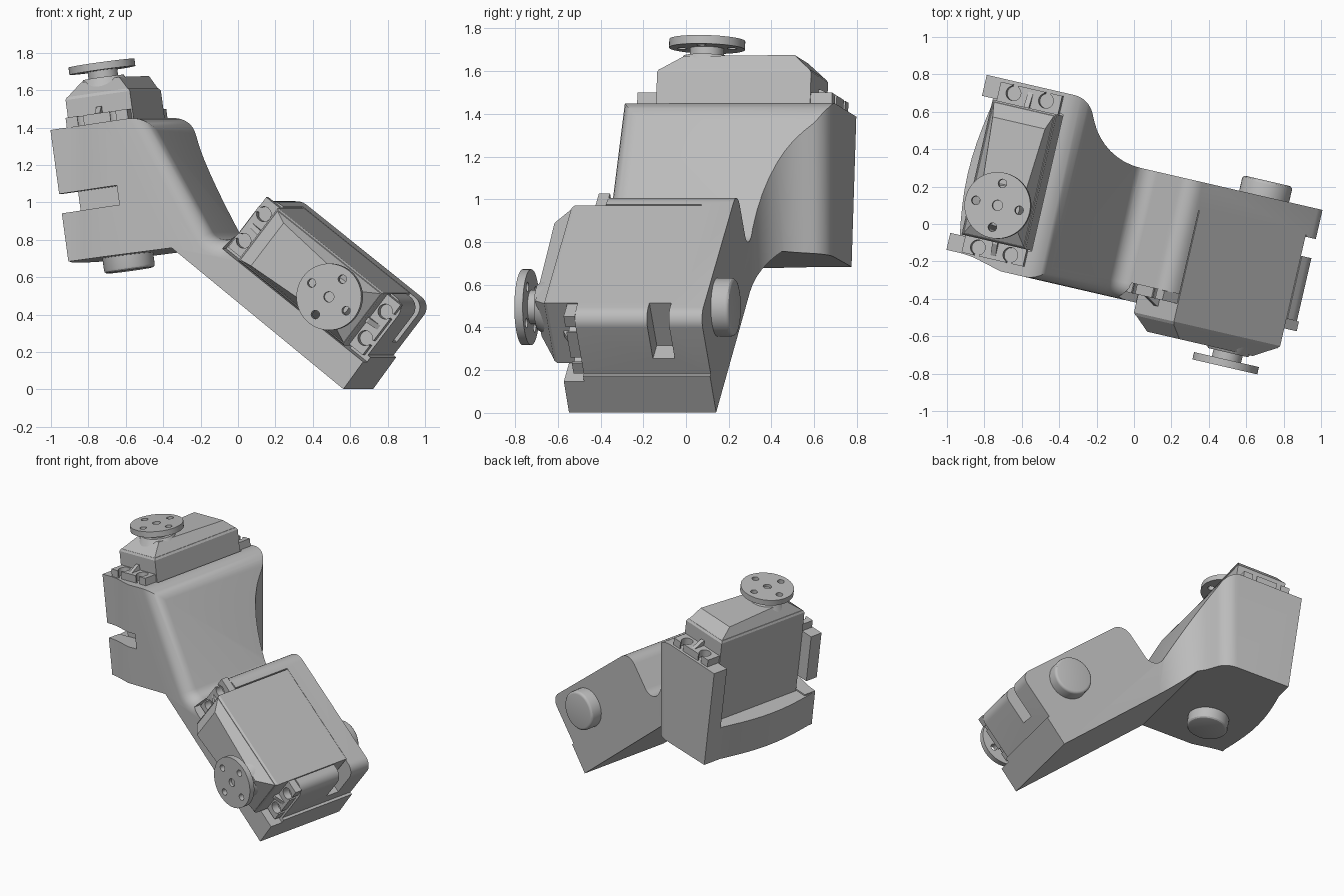
import bpy, bmesh, math
from mathutils import Matrix, Vector

cube = bpy.data.objects.get("Cube")
if cube:
    bpy.data.objects.remove(cube)

GREY = (0.5, 0.5, 0.5, 1)
mat = bpy.data.materials.new("mid grey")
mat.use_nodes = True
mat.diffuse_color = GREY
mat.node_tree.nodes["Principled BSDF"].inputs["Base Color"].default_value = GREY

# Frames: whole link is yawed; each servo frame is (length, open side, shaft axis)
YAW = Matrix.Rotation(math.radians(-13), 4, 'Z')


def frame(origin, length, side, axis):
    m = Matrix((length, side, axis)).transposed().to_4x4()
    m.translation = origin
    return m


T1, T2 = math.radians(8), math.radians(38)
UPPER = frame((-0.734, -0.067, 1.745), (0, 1, 0),
              (-math.cos(T1), 0, -math.sin(T1)), (-math.sin(T1), 0, math.cos(T1)))
LOWER = frame((0.645, -0.635, 0.495), (-math.cos(T2), 0, math.sin(T2)),
              (math.sin(T2), 0, math.cos(T2)), (0, -1, 0))


def finish(bm, name, m):
    bmesh.ops.transform(bm, matrix=YAW @ m, verts=bm.verts)
    bmesh.ops.recalc_face_normals(bm, faces=bm.faces)
    me = bpy.data.meshes.new(name)
    bm.to_mesh(me)
    bm.free()
    me.materials.append(mat)
    ob = bpy.data.objects.new(name, me)
    bpy.context.collection.objects.link(ob)
    return ob


def box(name, m, x, y, z, top=None):
    """Box from ranges; top gives a different footprint (four corners) at the upper end."""
    bm = bmesh.new()
    base = [(x[i], y[j]) for i, j in ((0, 0), (1, 0), (1, 1), (0, 1))]
    rings = [[bm.verts.new((px, py, h)) for px, py in ring]
             for ring, h in ((base, z[0]), (top or base, z[1]))]
    for r in rings:
        bm.faces.new(r)
    for i in range(4):
        k = (i + 1) % 4
        bm.faces.new((rings[0][i], rings[0][k], rings[1][k], rings[1][i]))
    return finish(bm, name, m)


def taper(x0, x1, h0, h1):
    return [(x0, -h0), (x1, -h1), (x1, h1), (x0, h0)]


def cyl(name, m, x, y, z, r, r2=None, seg=40, bevel=0):
    bm = bmesh.new()
    bmesh.ops.create_cone(bm, cap_ends=True, segments=seg, radius1=r,
                          radius2=r if r2 is None else r2, depth=z[1] - z[0],
                          matrix=Matrix.Translation((x, y, sum(z) / 2)))
    if bevel:
        low = [e for e in bm.edges if all(v.co.z < z[0] + 0.001 for v in e.verts)]
        bmesh.ops.bevel(bm, geom=low, offset=bevel, segments=3, profile=0.5, affect='EDGES')
    return finish(bm, name, m)


def rounded(points, seg=8):
    """Fillet the corners of a closed outline given as (x, y, radius)."""
    out = []
    for i, (x, y, r) in enumerate(points):
        p = Vector((x, y))
        a = (Vector(points[i - 1][:2]) - p).normalized()
        b = (Vector(points[(i + 1) % len(points)][:2]) - p).normalized()
        if not r:
            out.append(p)
            continue
        half = a.angle(b) / 2
        s = p + a * r / math.tan(half)
        e = p + b * r / math.tan(half)
        c = p + (a + b).normalized() * r / math.sin(half)
        n = (s - c).angle_signed(e - c)
        out += [c + Matrix.Rotation(-n * k / seg, 2) @ (s - c) for k in range(seg + 1)]
    return out


def prism(name, outline, place, lo, hi, soft=0):
    """Extrude an outline; the front edge along the last soft points is rounded,
    together with the crossing edges at both ends of that run."""
    bm = bmesh.new()
    a, b = [[bm.verts.new(place(p, h)) for p in outline] for h in (lo, hi)]
    bm.faces.new(a)
    bm.faces.new(b)
    for i in range(len(a)):
        k = (i + 1) % len(a)
        bm.faces.new((a[i], a[k], b[k], b[i]))
    if soft:
        bmesh.ops.recalc_face_normals(bm, faces=bm.faces)
        pairs = list(zip(a[-soft:-1], a[-soft + 1:])) + [(a[-soft], b[-soft]), (a[-1], b[-1])]
        bmesh.ops.bevel(bm, geom=[bm.edges.get(p) for p in pairs], offset=0.09, segments=6,
                        profile=0.5, affect='EDGES', clamp_overlap=False)
    return finish(bm, name, Matrix())


def combine(ob, others, op='DIFFERENCE'):
    for other in others:
        mod = ob.modifiers.new("cut", 'BOOLEAN')
        mod.operation, mod.solver, mod.object = op, 'EXACT', other
        bpy.context.view_layer.objects.active = ob
        bpy.ops.object.modifier_apply(modifier=mod.name)
        bpy.data.objects.remove(other)
    return ob


def in_plane(m, s, t, upper, r=0):
    """Side profile point from servo coordinates."""
    p = m @ (Vector((0, s, t)) if upper else Vector((s, t, 0)))
    return (p.x, p.z, r)


# Link body: side profile crossed with plan outline
TOP, FLOOR, BASE = -0.325, -0.785, -1.035
side = rounded([
    in_plane(UPPER, 0.26, TOP, True),
    in_plane(UPPER, 0.26, BASE, True),
    (-0.27, 0.757, 0),
    in_plane(LOWER, -0.325, -0.372, False),
    in_plane(LOWER, -0.32, -0.16, False),
    in_plane(LOWER, -0.302, -0.16, False),
    in_plane(LOWER, -0.302, 0.18, False, 0.07),
    in_plane(LOWER, 0.66, 0.18, False),
    in_plane(LOWER, 0.66, -0.21, False, 0.08),
    in_plane(UPPER, -0.28, TOP, True)])
plan = rounded([
    (-1.2, -0.36, 0), (-0.82, -0.36, 0.5), (-0.55, -0.43, 0.3), (1.2, -0.41, 0), (1.2, 0.30, 0),
    (-0.24, 0.30, 0.33), (-0.385, 0.60, 0.13), (-1.2, 0.60, 0)])
link = prism("link_body", side, lambda p, h: (p.x, h, p.y), -0.407, 0.8, soft=11)
combine(link, [prism("plan", plan, lambda p, h: (p.x, p.y, h), -0.5, 2)], 'INTERSECT')
cutters = [box("seat", LOWER, (-0.6, 0.662), (-0.19, 0.5), (TOP, 0.5))]
for m in (UPPER, LOWER):
    cutters += [box("cavity", m, (-0.2, 0.552), (-0.19, 0.6), (FLOOR, 0.1)),
                box("cable_slot", m, (-0.5, -0.1), (-0.07, 0.6), (-0.775, -0.67))]
combine(link, cutters)

# Bowed outer edge of the upper floor
bow = [Vector((-0.293 + 0.0845 * k, 0.255 + 0.05 * math.sin(math.pi * k / 10))) for k in range(11)]
prism("floor_edge", bow, lambda p, h: UPPER @ Vector((p.x, p.y, h)), BASE, FLOOR)

# Servos, with pivot stubs on the far side of the link
for tag, m, back in (("upper", UPPER, BASE), ("lower", LOWER, -0.935)):
    near, far, half = -0.195, 0.545, 0.178
    box(tag + "_servo_case", m, (near, far), (-half, half), (FLOOR, -0.175))
    box(tag + "_servo_shoulder", m, (near, far), (-half, half), (-0.175, -0.16),
        taper(near + 0.008, far - 0.01, half - 0.008, half - 0.008))
    box(tag + "_servo_cap", m, (near + 0.01, far - 0.012), (-half + 0.012, half - 0.012),
        (-0.16, -0.09), taper(near + 0.11, far - 0.09, 0.105, 0.145))
    for end, wall, tip in (("near", near, -0.288), ("far", far, 0.648)):
        out = 1 if tip > wall else -1
        hole = tip - out * 0.045
        flange = box(f"{tag}_{end}_flange", m, sorted((wall, tip)), (-0.17, 0.17), (TOP, -0.272))
        cuts = []
        for o in (-0.09, 0.09):
            cuts += [cyl("hole", m, hole, o, (-0.4, -0.2), 0.04, seg=24),
                     box("slit", m, sorted((hole, tip + out * 0.02)), (o - 0.016, o + 0.016), (-0.4, -0.2))]
        combine(flange, cuts)
        box(f"{tag}_{end}_gusset", m, sorted((wall, tip - out * 0.02)), (-0.014, 0.014),
            (-0.272, -0.235), taper(*sorted((wall, wall + out * 0.01)), 0.014, 0.014))
    cyl(tag + "_shaft_boss", m, 0, 0, (-0.15, -0.078), 0.15, 0.11)
    cyl(tag + "_shaft", m, 0, 0, (-0.1, -0.03), 0.08)
    horn = cyl(tag + "_horn", m, 0, 0, (-0.04, 0), 0.178, seg=56)
    holes = [cyl("hole", m, 0, 0, (-0.02, 0.1), 0.028, seg=20)]
    for i in range(4):
        a = i * math.pi / 2
        holes.append(cyl("hole", m, 0.12 * math.cos(a), 0.12 * math.sin(a), (-0.1, 0.1), 0.023, seg=20))
    combine(horn, holes)
    cyl(tag + "_pivot_stub", m, 0, 0, (back - 0.085, back + 0.03), 0.137, bevel=0.018)

# Smooth curved surfaces, keep machined edges sharp
for ob in bpy.context.scene.objects:
    ob.select_set(ob.type == 'MESH' and mat.name in ob.data.materials)
bpy.context.view_layer.objects.active = link
bpy.ops.object.shade_smooth_by_angle(angle=math.radians(30))
